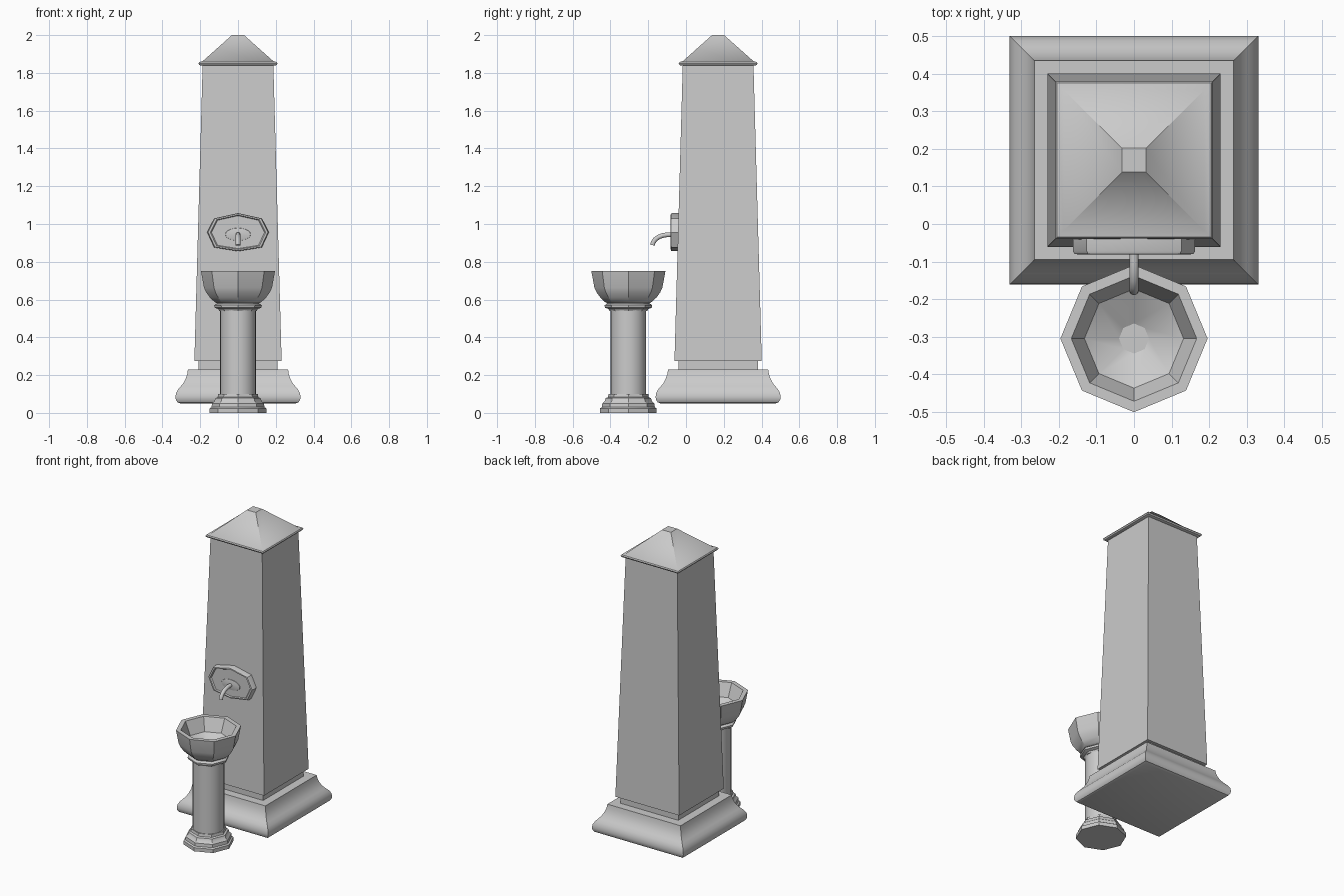
import bpy, bmesh, math
from mathutils import Vector

if "Cube" in bpy.data.objects:
    bpy.data.objects.remove(bpy.data.objects["Cube"])


def loft(name, rings, smooth=30):
    """Skin a list of equal-length point rings and cap both ends."""
    bm = bmesh.new()
    vs = [[bm.verts.new(p) for p in r] for r in rings]
    n = len(rings[0])
    for a, b in zip(vs, vs[1:]):
        for i in range(n):
            j = (i + 1) % n
            bm.faces.new((a[i], a[j], b[j], b[i]))
    bm.faces.new(vs[0][::-1])
    bm.faces.new(vs[-1])
    bmesh.ops.recalc_face_normals(bm, faces=bm.faces)
    me = bpy.data.meshes.new(name)
    bm.to_mesh(me)
    bm.free()
    ob = bpy.data.objects.new(name, me)
    bpy.context.collection.objects.link(ob)
    bpy.context.view_layer.objects.active = ob
    ob.select_set(True)
    bpy.ops.object.shade_smooth_by_angle(angle=math.radians(smooth))
    ob.select_set(False)
    return ob


def turned(name, profile, y, n, square=False):
    """n-sided solid around a vertical axis; square profiles give half widths."""
    k, off = (math.sqrt(2), math.pi / 4) if square else (1, 0)
    ang = [off + 2 * math.pi * i / n for i in range(n)]
    return loft(name, [[(r * k * math.cos(a), y + r * k * math.sin(a), z)
                        for a in ang] for r, z in profile])


# Obelisk: moulded base, recessed neck, tapered shaft, pyramid cap
OY = 0.17
turned("obelisk_base", [(.305, .05), (.32, .056), (.329, .07), (.331, .085), (.328, .105),
                        (.317, .125), (.302, .142), (.288, .16), (.277, .182),
                        (.269, .205), (.265, .23)], OY, 4, True)
turned("obelisk_neck", [(.21, .225), (.21, .28)], OY, 4, True)
turned("obelisk_shaft", [(.231, .275), (.187, 1.845)], OY, 4, True)
turned("obelisk_cap", [(.195, 1.838), (.205, 1.842), (.209, 1.85), (.205, 1.857),
                       (.187, 1.862), (.032, 2.0)], OY, 4, True)

# Pedestal: octagonal foot, round column, octagonal collar
PY = -0.305
turned("pedestal_foot", [(.15, 0), (.15, .024), (.14, .03), (.138, .05), (.125, .062),
                         (.12, .078), (.108, .083), (.105, .1)], PY, 8)
turned("pedestal_column", [(.094, .09), (.094, .55)], PY, 32)
turned("pedestal_collar", [(.1, .54), (.105, .55), (.124, .557), (.126, .57),
                           (.112, .58), (.112, .59)], PY, 8)

# Octagonal basin with a hollow bowl
turned("basin", [(.11, .58), (.125, .588), (.148, .61), (.168, .637), (.18, .663),
                 (.196, .75), (.167, .75), (.132, .665), (.04, .612)], PY, 8)

# Wall plaque: stretched octagon with a raised rim
outline = [(.163, 0), (.126, .074), (0, .102), (-.126, .074),
           (-.163, 0), (-.126, -.08), (0, -.1), (.126, -.08)]
loft("plaque", [[(x * s, y, .956 + z * s) for x, z in outline] for s, y in
                [(1, -.03), (1, -.072), (.97, -.08), (.9, -.081), (.86, -.074)]])

# Spout rosette
ring = [2 * math.pi * i / 24 for i in range(24)]
loft("spout_rosette", [[(r * math.cos(a), y, .945 + .5 * r * math.sin(a)) for a in ring]
                       for r, y in [(.07, -.07), (.066, -.076), (.03, -.08)]])

# Curved spout tube
path = [(-.06, .944), (-.10, .943), (-.125, .939), (-.147, .93),
        (-.164, .917), (-.174, .902), (-.177, .888)]
rings = []
for i, (y, z) in enumerate(path):
    a, b = path[max(i - 1, 0)], path[min(i + 1, len(path) - 1)]
    t = Vector((0, b[0] - a[0], b[1] - a[1])).normalized()
    side = Vector((1, 0, 0))
    up = side.cross(t)
    c = Vector((0, y, z))
    rings.append([c + .0125 * (side * math.cos(2 * math.pi * k / 16)
                               + up * math.sin(2 * math.pi * k / 16)) for k in range(16)])
loft("spout", rings)
